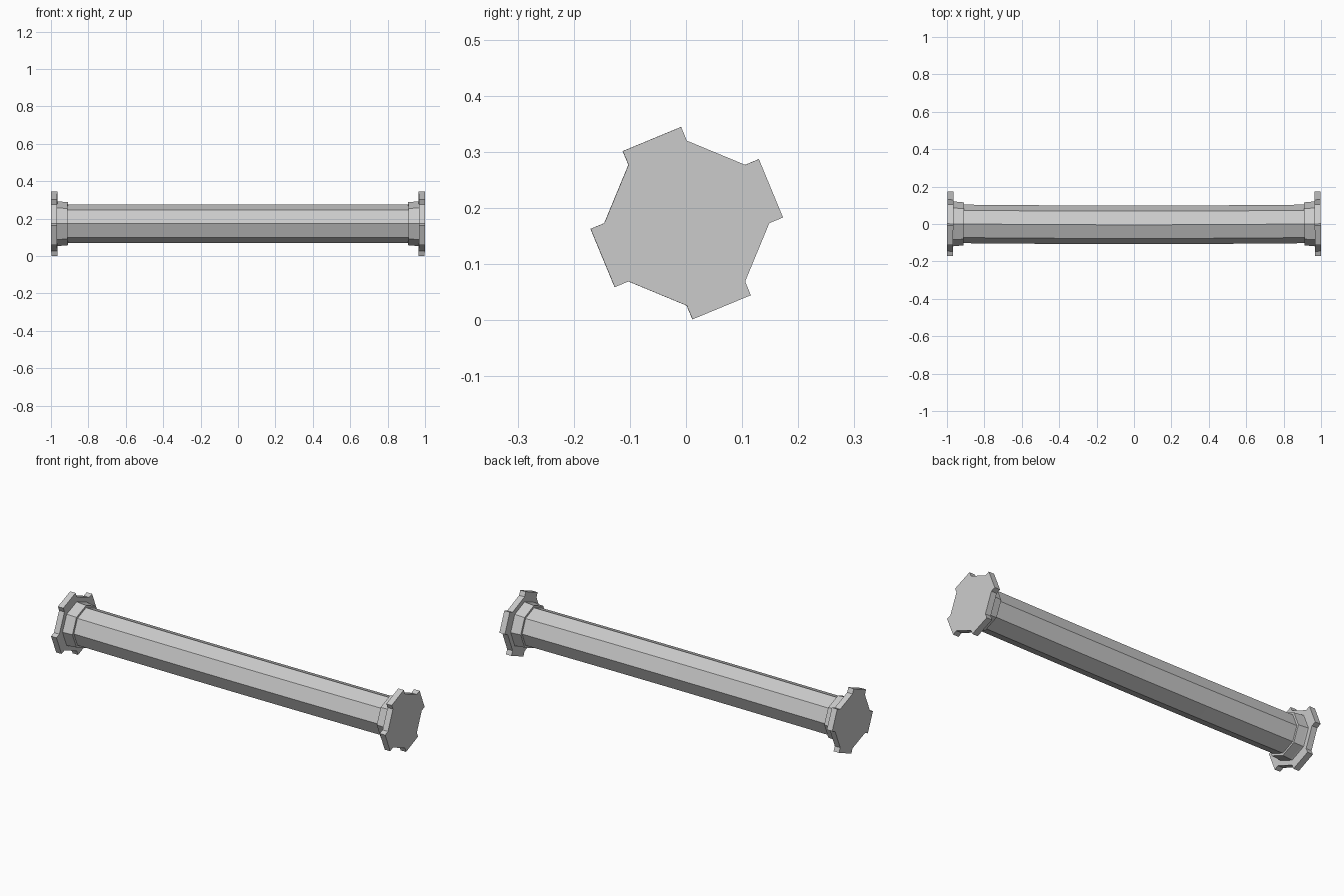
import bpy, bmesh
from math import sin, cos, pi

if "Cube" in bpy.data.objects:
    bpy.data.objects.remove(bpy.data.objects["Cube"])

CZ = 0.173   # axis height


def bent(x, y, z):
    # very slight bow of the whole pillar towards -y at mid length
    return (x - 0.012 * x * y, y + 0.006 * x * x - 0.0045, z + CZ)


def octagon(r):
    return [(r * cos(i * pi / 4), r * sin(i * pi / 4)) for i in range(8)]


def notched(r, d):
    # octagon with every other side pushed outwards into a tab
    o, pts = octagon(r), []
    for i in range(0, 8, 2):
        a = (i + 0.5) * pi / 4
        dx, dy = d * cos(a), d * sin(a)
        p, q = o[i], o[i + 1]
        pts += [p, (p[0] + dx, p[1] + dy), (q[0] + dx, q[1] + dy), q]
    return pts


def loft(name, sections):
    # sections: list of (x, outline)
    bm = bmesh.new()
    rings = [[bm.verts.new(bent(x, y, z)) for y, z in pts] for x, pts in sections]
    for a, b in zip(rings, rings[1:]):
        n = len(a)
        for i in range(n):
            j = (i + 1) % n
            bm.faces.new((a[i], a[j], b[j], b[i]))
    bm.faces.new(rings[0])
    bm.faces.new(rings[-1])
    bmesh.ops.recalc_face_normals(bm, faces=bm.faces)
    me = bpy.data.meshes.new(name)
    bm.to_mesh(me)
    bm.free()
    ob = bpy.data.objects.new(name, me)
    bpy.context.collection.objects.link(ob)
    return ob


# octagonal shaft
loft("shaft", [(x, octagon(0.103)) for x in (-0.93, -0.8, -0.4, 0, 0.4, 0.8, 0.93)])

# collar and tabbed flange at each end
for side, s in (("left", -1), ("right", 1)):
    loft(side + "_collar", [(s * 0.91, octagon(0.115)), (s * 0.958, octagon(0.119)),
                            (s * 0.975, octagon(0.122))])
    loft(side + "_flange", [(s * 0.966, notched(0.147, 0.0265)),
                            (s * 0.9985, notched(0.147, 0.0265))])
